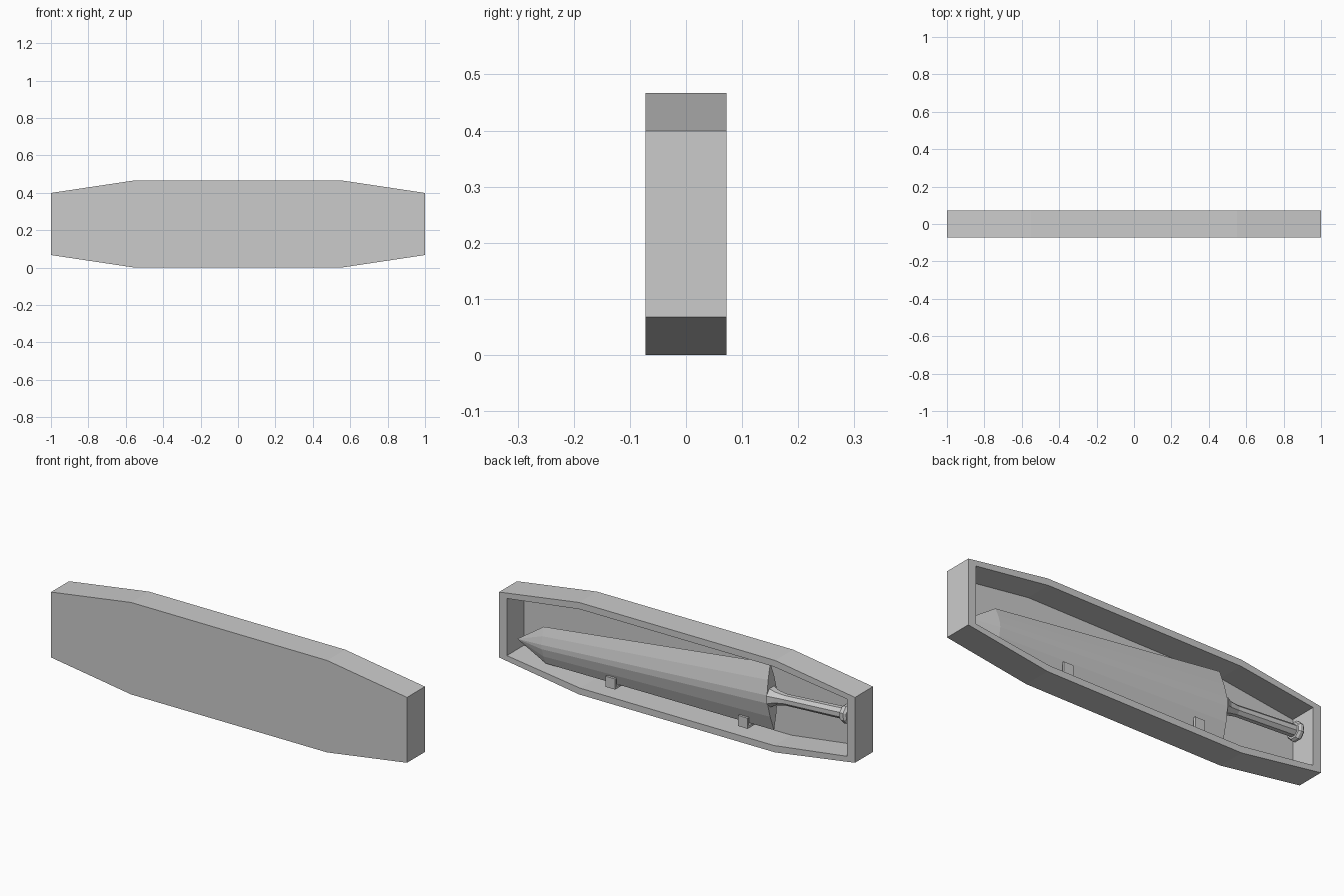
import bpy, bmesh, math
from mathutils import Matrix

if "Cube" in bpy.data.objects:
    bpy.data.objects.remove(bpy.data.objects["Cube"])


def make_object(name, bm):
    bmesh.ops.recalc_face_normals(bm, faces=bm.faces[:])
    mesh = bpy.data.meshes.new(name)
    bm.to_mesh(mesh)
    bm.free()
    obj = bpy.data.objects.new(name, mesh)
    bpy.context.collection.objects.link(obj)
    return obj


def bridge(bm, a, b):
    n = len(a)
    for i in range(n):
        bm.faces.new((a[i], a[(i + 1) % n], b[(i + 1) % n], b[i]))


def loft(name, rings, tip=None):
    """Skin a list of closed rings, with an optional pointed end."""
    bm = bmesh.new()
    loops = [[bm.verts.new(p) for p in ring] for ring in rings]
    for a, b in zip(loops, loops[1:]):
        bridge(bm, a, b)
    bm.faces.new(loops[0])
    if tip:
        v = bm.verts.new(tip)
        last = loops[-1]
        for i in range(len(last)):
            bm.faces.new((last[i], last[(i + 1) % len(last)], v))
    else:
        bm.faces.new(loops[-1])
    return make_object(name, bm)


def box(name, lo, hi):
    bm = bmesh.new()
    size = [h - l for l, h in zip(lo, hi)]
    mid = [(h + l) / 2 for l, h in zip(lo, hi)]
    bmesh.ops.create_cube(bm, size=1,
                          matrix=Matrix.Translation(mid) @ Matrix.Diagonal((*size, 1)))
    return make_object(name, bm)


# Case: tapered octagonal tray, open at the back
MID_Z, HALF_Y = 0.2335, 0.072


def octagon(y, x_end, x_mid, z_end, z_mid):
    quarter = [(x_end, z_end), (x_mid, z_mid)]
    pts = quarter + [(-x, z) for x, z in reversed(quarter)]
    pts += [(-x, -z) for x, z in pts]
    return [(x, y, MID_Z + z) for x, z in pts]


outer = (1.0, 0.55, 0.166, 0.2335)
inner = (0.956, 0.545, 0.145, 0.2)
loft("case", [octagon(-HALF_Y, *outer), octagon(HALF_Y, *outer),
              octagon(HALF_Y, *inner), octagon(-HALF_Y + 0.006, *inner)])

# Blade: lens-shaped section, built along x with the base at the origin


def lens(x, w, t):
    half = [(0, w), (t * 0.62, w * 0.55), (t, 0.12 * w),
            (t, -0.12 * w), (t * 0.62, -w * 0.55), (0, -w)]
    pts = half + [(-y, z) for y, z in reversed(half[1:-1])]
    return [(x, y, z) for y, z in pts]


blade = loft("blade", [lens(0, 0.168, 0.04), lens(1.28, 0.092, 0.026)],
             tip=(1.435, 0, 0))

# Handle with flared collar and pommel, octagonal section


def ring(x, r, n=8):
    return [(x, r * math.cos((i + 0.5) * math.tau / n),
             r * math.sin((i + 0.5) * math.tau / n)) for i in range(n)]


handle = loft("handle", [ring(0, 0.05), ring(-0.03, 0.035), ring(-0.08, 0.027),
                         ring(-0.41, 0.03)])
pommel = loft("pommel", [ring(-0.405, 0.04), ring(-0.415, 0.047),
                         ring(-0.43, 0.047), ring(-0.44, 0.036)])

# Weapon lies slightly tilted so its lower edge is level
place = Matrix.Translation((-0.49, 0.008, 0.243)) @ Matrix.Rotation(math.radians(3.6), 4, 'Y')
for part in (blade, handle, pommel):
    part.data.transform(place)

# Two hooks holding the lower edge of the blade
for i, x in enumerate((0.40, -0.345)):
    box(f"hook_shelf_{i}", (x - 0.027, -0.068, 0.058), (x + 0.027, 0.036, 0.070))
    box(f"hook_lip_{i}", (x - 0.027, 0.024, 0.058), (x + 0.027, 0.036, 0.112))
